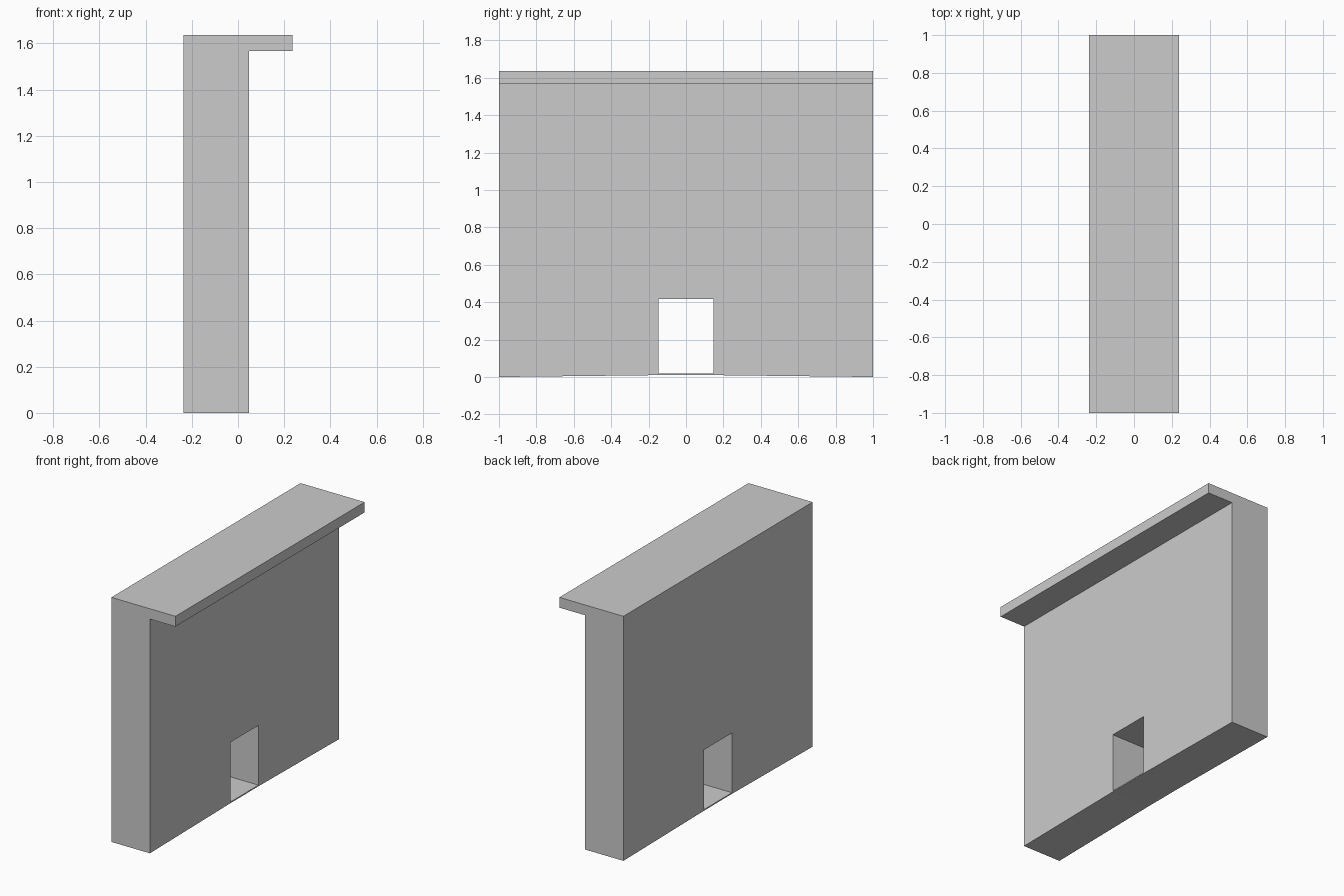
import bpy, bmesh

if "Cube" in bpy.data.objects:
    bpy.data.objects.remove(bpy.data.objects["Cube"])

X_BACK, X_FACE, X_LIP = -0.237, 0.048, 0.237
Z_LIP, Z_TOP = 1.567, 1.636
OPEN_Y, OPEN_Z0, OPEN_Z1 = 0.147, 0.018, 0.417


def make_object(name, bm):
    bmesh.ops.recalc_face_normals(bm, faces=bm.faces)
    mesh = bpy.data.meshes.new(name)
    bm.to_mesh(mesh)
    bm.free()
    obj = bpy.data.objects.new(name, mesh)
    bpy.context.collection.objects.link(obj)
    return obj


# Wall with overhanging coping: one profile lofted along y, base rising slightly at the sill
bm = bmesh.new()
rings = []
for y, base in ((-1, 0), (-OPEN_Y, 0.01), (OPEN_Y, 0.01), (1, 0)):
    profile = [(X_BACK, base), (X_FACE, base), (X_FACE, Z_LIP),
               (X_LIP, Z_LIP), (X_LIP, Z_TOP), (X_BACK, Z_TOP)]
    rings.append([bm.verts.new((x, y, z)) for x, z in profile])
for a, b in zip(rings, rings[1:]):
    for i in range(len(a)):
        j = (i + 1) % len(a)
        bm.faces.new((a[i], a[j], b[j], b[i]))
bm.faces.new(rings[0])
bm.faces.new(rings[-1])
wall = make_object("wall_with_coping", bm)

# Doorway cutter
bm = bmesh.new()
bmesh.ops.create_cube(bm, size=1)
bmesh.ops.scale(bm, vec=(1, 2 * OPEN_Y, OPEN_Z1 - OPEN_Z0), verts=bm.verts)
bmesh.ops.translate(bm, vec=(0, 0, (OPEN_Z0 + OPEN_Z1) / 2), verts=bm.verts)
cutter = make_object("doorway_cutter", bm)
cutter.hide_render = True
cutter.display_type = 'WIRE'

# Cut the doorway through the wall
cut = wall.modifiers.new("doorway", 'BOOLEAN')
cut.operation = 'DIFFERENCE'
cut.solver = 'EXACT'
cut.object = cutter
